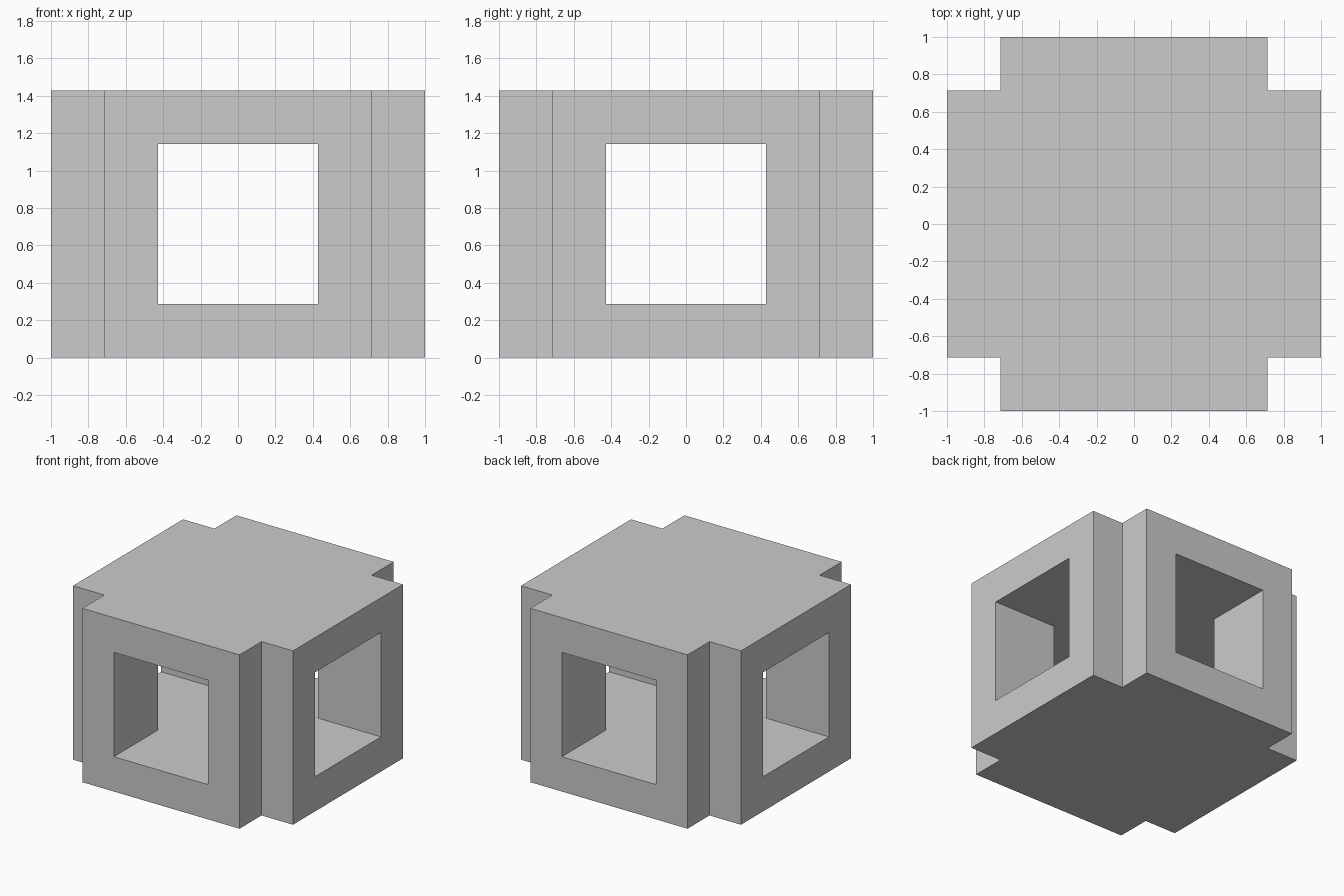
import bpy
import bmesh

if "Cube" in bpy.data.objects:
    bpy.data.objects.remove(bpy.data.objects["Cube"])

U = 2 / 7  # wall thickness, also the depth of the corner notches


def plus_prism(name, reach, half, z0, z1):
    """Plus-shaped outline extruded from z0 to z1."""
    quarter = [(reach, -half), (reach, half), (half, half)]
    outline = []
    for _ in range(4):
        outline += quarter
        quarter = [(-y, x) for x, y in quarter]
    bm = bmesh.new()
    face = bm.faces.new([bm.verts.new((x, y, z0)) for x, y in outline])
    top = bmesh.ops.extrude_face_region(bm, geom=[face])["geom"]
    verts = [v for v in top if isinstance(v, bmesh.types.BMVert)]
    bmesh.ops.translate(bm, verts=verts, vec=(0, 0, z1 - z0))
    bmesh.ops.recalc_face_normals(bm, faces=bm.faces)
    mesh = bpy.data.meshes.new(name)
    bm.to_mesh(mesh)
    bm.free()
    obj = bpy.data.objects.new(name, mesh)
    bpy.context.collection.objects.link(obj)
    return obj


# Outer block with notched corners
block = plus_prism("tunnel_junction", 1, 2.5 * U, 0, 5 * U)

# Two square tunnels crossing at the centre
cutter = plus_prism("crossing_tunnels_cutter", 1.2, 1.5 * U, U, 4 * U)
cutter.hide_render = True

cut = block.modifiers.new("tunnels", "BOOLEAN")
cut.object = cutter
cut.operation = "DIFFERENCE"
cut.solver = "EXACT"

# Bake the cut and discard the helper
bpy.context.view_layer.objects.active = block
block.select_set(True)
bpy.ops.object.modifier_apply(modifier=cut.name)
bpy.data.objects.remove(cutter, do_unlink=True)
